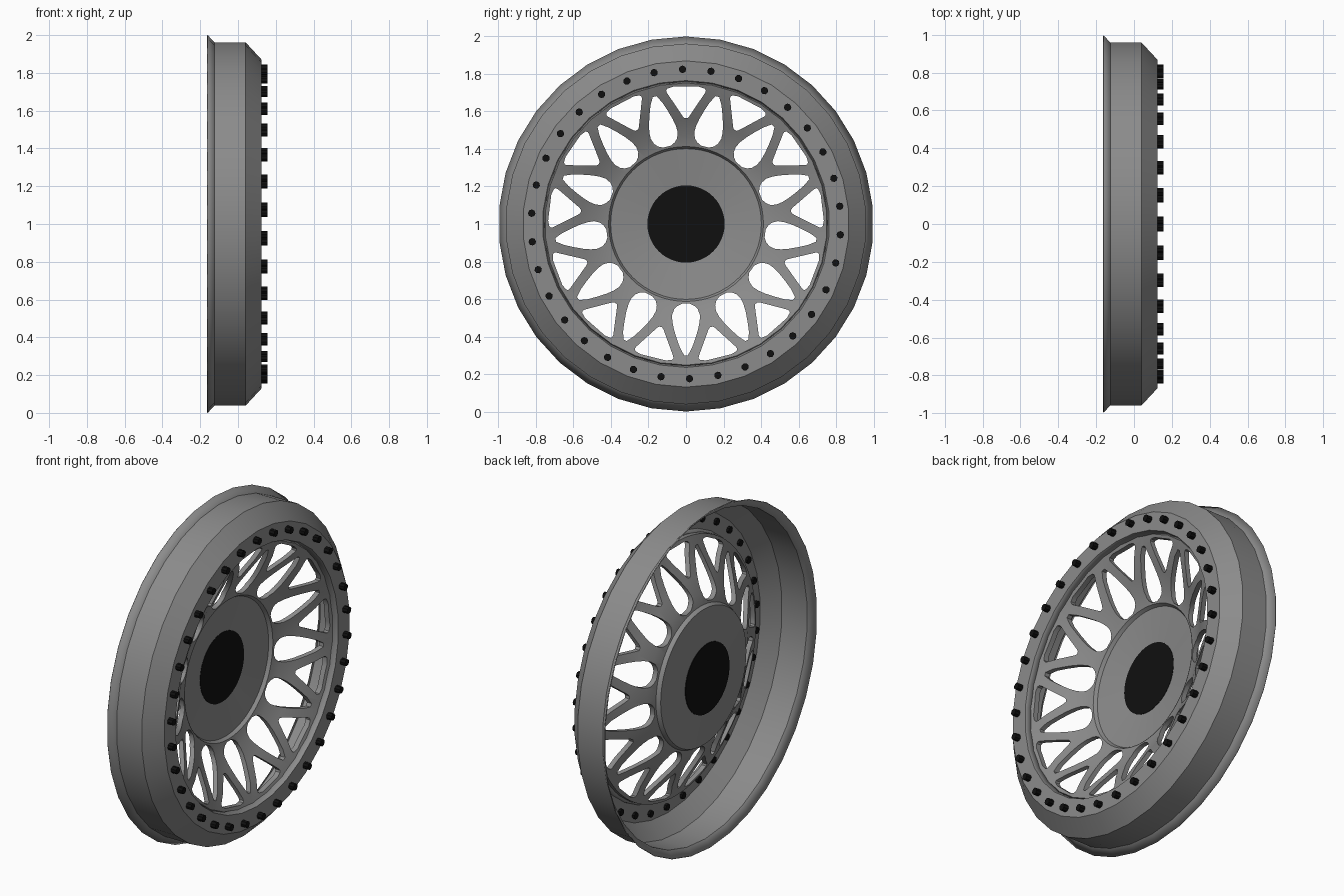
import bpy
import bmesh
from math import sin, cos, pi, radians

if "Cube" in bpy.data.objects:
    bpy.data.objects.remove(bpy.data.objects["Cube"], do_unlink=True)

SPOKES = 13
BOLTS = 34
CENTRE_Z = 1.0


def make_material(name, value):
    mat = bpy.data.materials.new(name)
    mat.use_nodes = True
    colour = (value, value, value, 1)
    mat.diffuse_color = colour
    bsdf = next(n for n in mat.node_tree.nodes if n.type == "BSDF_PRINCIPLED")
    bsdf.inputs["Base Color"].default_value = colour
    return mat


grey = make_material("grey_metal", 0.26)
black = make_material("black", 0.005)


def finish(name, bm, mat, smooth=True):
    bmesh.ops.recalc_face_normals(bm, faces=bm.faces)
    mesh = bpy.data.meshes.new(name)
    bm.to_mesh(mesh)
    bm.free()
    obj = bpy.data.objects.new(name, mesh)
    bpy.context.collection.objects.link(obj)
    mesh.materials.append(mat)
    bpy.ops.object.select_all(action="DESELECT")
    obj.select_set(True)
    bpy.context.view_layer.objects.active = obj
    if smooth:
        bpy.ops.object.shade_smooth_by_angle(angle=radians(30))
    return obj


def polar(x, radius, angle, side=0.0):
    """Point on the wheel: distance along the axle, radius, angle, sideways offset."""
    return (x, radius * cos(angle) - side * sin(angle),
            CENTRE_Z + radius * sin(angle) + side * cos(angle))


def lathe(name, profile, segments, mat, closed=False, smooth=True):
    """Spin (x, radius) points about the axle."""
    bm = bmesh.new()
    rings = [[bm.verts.new(polar(x, r, pi / 2 + 2 * pi * i / segments))
              for i in range(segments)] for x, r in profile]
    pairs = list(zip(rings, rings[1:]))
    if closed:
        pairs.append((rings[-1], rings[0]))
    for a, b in pairs:
        for i in range(segments):
            j = (i + 1) % segments
            bm.faces.new((a[i], a[j], b[j], b[i]))
    return finish(name, bm, mat, smooth)


def add_prism(bm, points, x0, x1):
    """Prism along the axle; points are (radius, side, angle)."""
    back = [bm.verts.new(polar(x0, r, a, s)) for r, s, a in points]
    front = [bm.verts.new(polar(x1, r, a, s)) for r, s, a in points]
    n = len(points)
    bm.faces.new(back[::-1])
    bm.faces.new(front)
    for i in range(n):
        j = (i + 1) % n
        bm.faces.new((back[i], back[j], front[j], front[i]))


# Rim: flared edge, barrel, sloped shoulder, bolt face and inner lip
rim = lathe("rim", [(-0.16, 1.0), (-0.125, 0.962), (0.04, 0.962),
                    (0.125, 0.87), (0.125, 0.765), (0.095, 0.752)], 34, grey)
shell = rim.modifiers.new("thickness", "SOLIDIFY")
shell.thickness = 0.006
shell.offset = -1
bpy.ops.object.modifier_apply(modifier=shell.name)

# Dished spoke plate, concave towards the hub
front = [(0.097, 0.753), (0.06, 0.66), (0.005, 0.56), (-0.045, 0.475),
         (-0.062, 0.412)]
plate = lathe("spokes", front + [(x - 0.03, r) for x, r in reversed(front)],
              SPOKES * 8, grey, closed=True, smooth=False)

# Openings: petals between the stems, triangles between the arms
petal = [(0.425, 0.022), (0.437, 0.046), (0.455, 0.063), (0.485, 0.074),
         (0.52, 0.073), (0.56, 0.065), (0.61, 0.05), (0.66, 0.032), (0.7, 0.01)]
triangle = [(0.565, 0.008), (0.575, 0.018), (0.7, 0.102), (0.712, 0.106),
            (0.722, 0.1), (0.732, 0.07)]
bm = bmesh.new()
for k in range(SPOKES):
    for outline, shift in ((triangle, 0), (petal, 0.5)):
        angle = pi / 2 + 2 * pi * (k + shift) / SPOKES
        points = [(r, w, angle) for r, w in outline]
        points += [(r, -w, angle) for r, w in reversed(outline)]
        add_prism(bm, points, -0.3, 0.3)
cutter = finish("opening_cutter", bm, grey, smooth=False)
cutter.hide_render = True

cut = plate.modifiers.new("openings", "BOOLEAN")
cut.operation = "DIFFERENCE"
cut.solver = "EXACT"
cut.object = cutter
bpy.context.view_layer.objects.active = plate
bpy.ops.object.select_all(action="DESELECT")
plate.select_set(True)
bpy.ops.object.modifier_apply(modifier=cut.name)
bpy.ops.object.shade_smooth_by_angle(angle=radians(30))
bpy.data.objects.remove(cutter, do_unlink=True)

# Hub disc, slightly coned, stepped below the spoke plate
lathe("hub_disc", [(-0.06, 0.413), (-0.08, 0.402), (-0.108, 0.19),
                   (-0.14, 0.19), (-0.115, 0.402), (-0.095, 0.413)],
      64, grey, closed=True)

# Black hub centre, seen from both sides
bm = bmesh.new()
add_prism(bm, [(0.206, 0, 2 * pi * i / 48) for i in range(48)], -0.142, -0.104)
finish("hub_centre", bm, black)

# Ring of bolts through the rim face
bm = bmesh.new()
for k in range(BOLTS):
    angle = radians(91.3) + 2 * pi * k / BOLTS
    points = [(0.825 + 0.02 * cos(t * pi / 4), 0.02 * sin(t * pi / 4), angle)
              for t in range(8)]
    add_prism(bm, points, 0.105, 0.157)
finish("bolts", bm, black, smooth=False)
